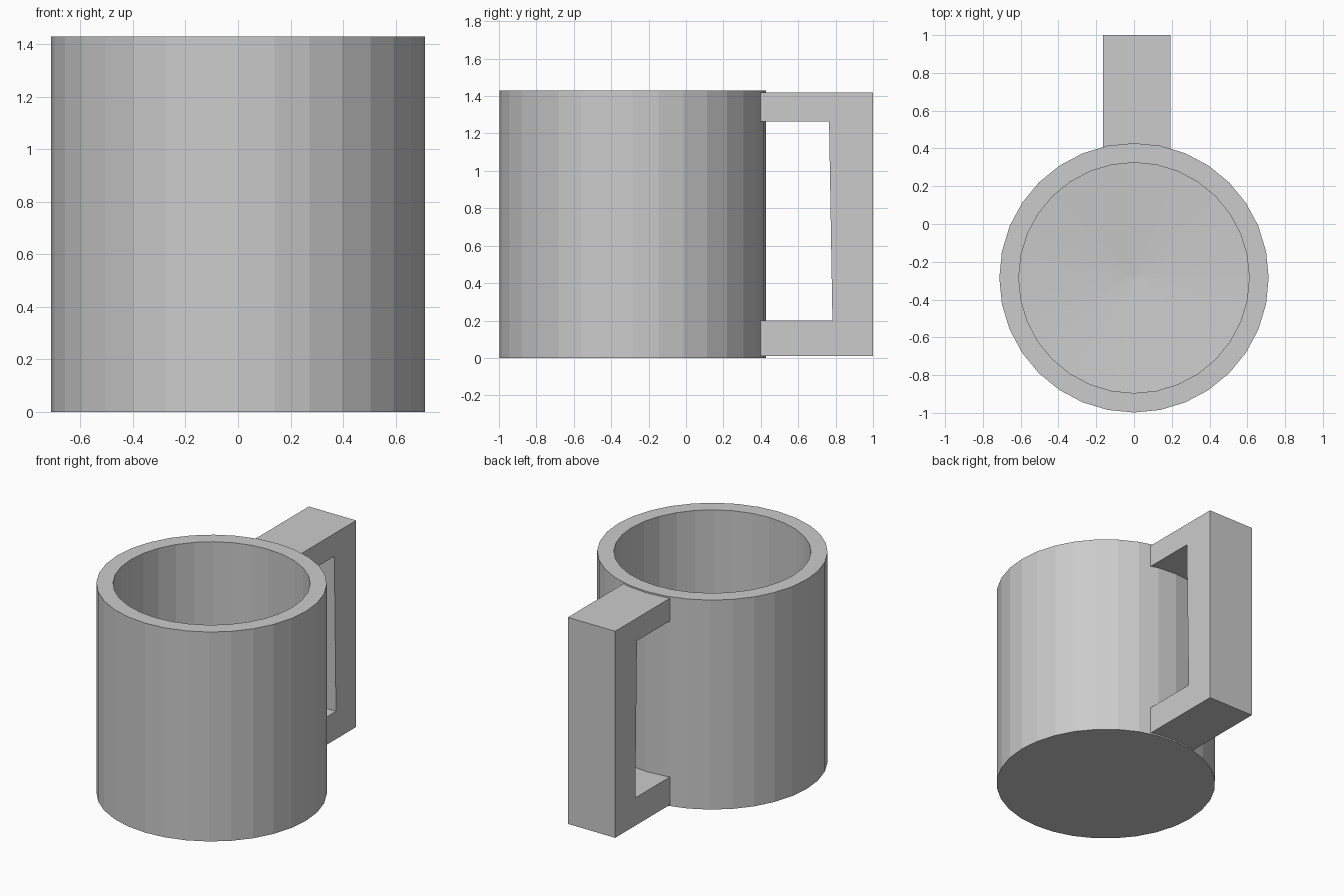
import bpy, bmesh, math

if "Cube" in bpy.data.objects:
    bpy.data.objects.remove(bpy.data.objects["Cube"])

CENTRE_Y, SIDES = -0.285, 32


def make_object(name, bm):
    bmesh.ops.remove_doubles(bm, verts=bm.verts, dist=1e-5)
    bmesh.ops.recalc_face_normals(bm, faces=bm.faces)
    mesh = bpy.data.meshes.new(name)
    bm.to_mesh(mesh)
    bm.free()
    obj = bpy.data.objects.new(name, mesh)
    bpy.context.collection.objects.link(obj)
    return obj


# Cup: wall profile (radius, height) lathed around its axis, floor slightly dished
profile = [(0, 0), (0.713, 0), (0.713, 1.43), (0.61, 1.43), (0.61, 0.10), (0, 0.065)]
bm = bmesh.new()
verts = [bm.verts.new((0, CENTRE_Y + r, z)) for r, z in profile]
edges = [bm.edges.new(pair) for pair in zip(verts, verts[1:])]
bmesh.ops.spin(bm, geom=verts + edges, cent=(0, CENTRE_Y, 0), axis=(0, 0, 1),
               angle=math.tau, steps=SIDES)
make_object("cup_body", bm)

# Handle: C-shaped side outline (y, z) extruded across x, ends sunk into the wall
outline = [(0.395, 0.01), (1.0, 0.01), (1.0, 1.42), (0.395, 1.42),
           (0.395, 1.265), (0.765, 1.265), (0.783, 0.20), (0.395, 0.20)]
bm = bmesh.new()
face = bm.faces.new([bm.verts.new((-0.165, y, z)) for y, z in outline])
side = bmesh.ops.extrude_face_region(bm, geom=[face], use_keep_orig=True)["geom"]
bmesh.ops.translate(bm, vec=(0.357, 0, 0),
                    verts=[g for g in side if isinstance(g, bmesh.types.BMVert)])
make_object("handle", bm)
